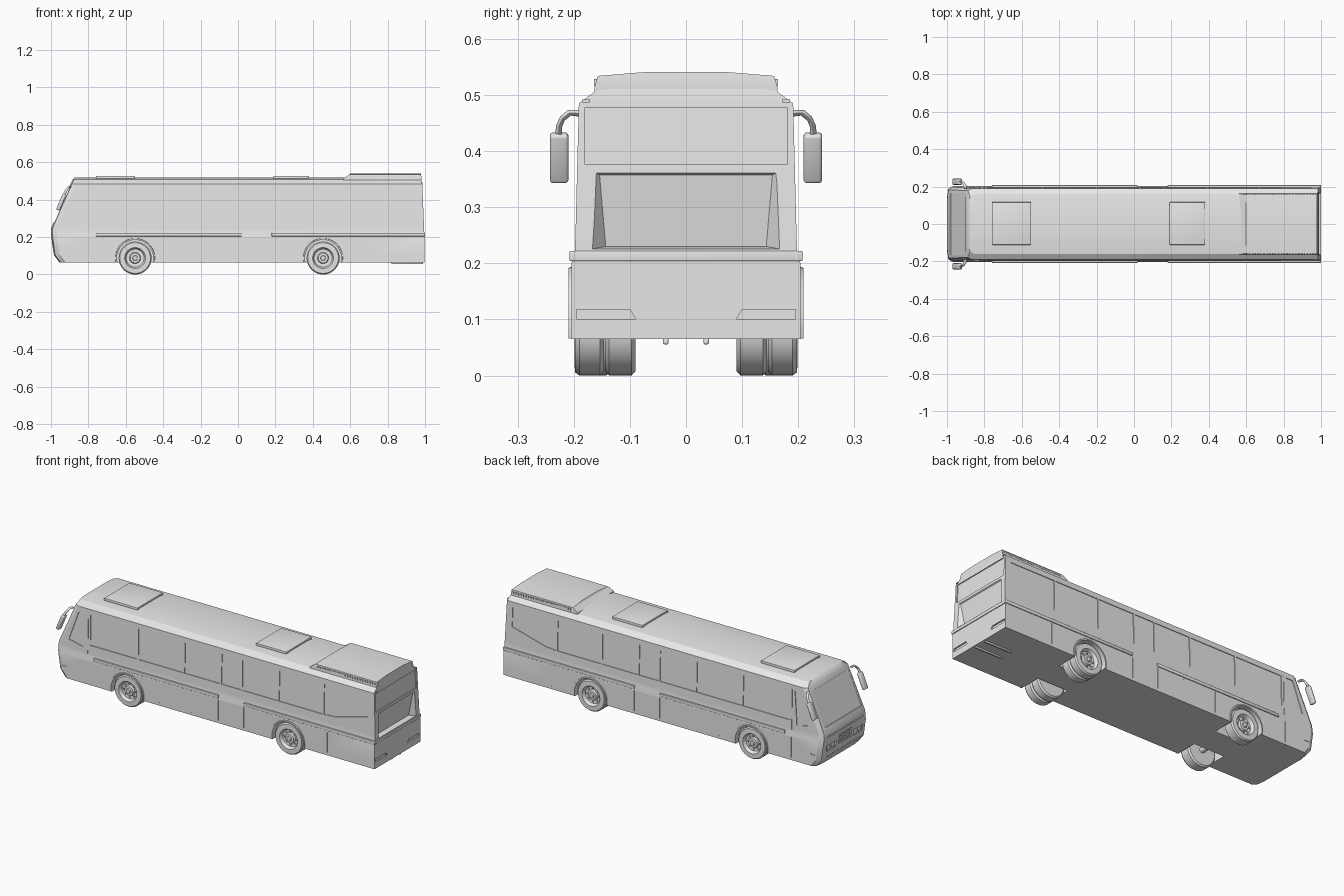
import bpy, bmesh, math
from mathutils import Matrix, Vector, Euler

old = bpy.data.objects.get("Cube")
if old:
    bpy.data.objects.remove(old, do_unlink=True)

grey = bpy.data.materials.new("plain grey")
grey.use_nodes = True
grey.diffuse_color = (0.8, 0.8, 0.8, 1)
for node in grey.node_tree.nodes:
    if node.type == 'BSDF_PRINCIPLED':
        node.inputs["Base Color"].default_value = (0.8, 0.8, 0.8, 1)


def finish(name, bm, angle=30):
    bmesh.ops.recalc_face_normals(bm, faces=bm.faces)
    mesh = bpy.data.meshes.new(name)
    bm.to_mesh(mesh)
    bm.free()
    obj = bpy.data.objects.new(name, mesh)
    bpy.context.collection.objects.link(obj)
    mesh.materials.append(grey)
    smooth(mesh, angle)
    return obj


def smooth(mesh, angle=30):
    for p in mesh.polygons:
        p.use_smooth = True
    mesh.set_sharp_from_angle(angle=math.radians(angle))


def skin(bm, rings, cap=True):
    """Join closed rings of points into a tube with end caps."""
    rows = [[bm.verts.new(p) for p in r] for r in rings]
    n = len(rows[0])
    for a, b in zip(rows, rows[1:]):
        for i in range(n):
            j = (i + 1) % n
            bm.faces.new((a[i], a[j], b[j], b[i]))
    if cap:
        bm.faces.new(rows[0])
        bm.faces.new(rows[-1])


def add_box(bm, centre, size, rot=(0, 0, 0)):
    m = Matrix.LocRotScale(Vector(centre), Euler(rot), Vector(size))
    return bmesh.ops.create_cube(bm, size=1, matrix=m)["verts"]


def box(name, centre, size, rot=(0, 0, 0), bevel=0):
    bm = bmesh.new()
    add_box(bm, centre, size, rot)
    if bevel:
        bmesh.ops.bevel(bm, geom=bm.edges[:], offset=bevel, segments=3,
                        profile=0.5, affect='EDGES')
    return finish(name, bm)


def across(bm, profile, y0, y1):
    """Extrude an x-z profile along y."""
    skin(bm, [[(x, y, z) for x, z in profile] for y in (y0, y1)])


def wall(z):
    """Half width of the body at a height."""
    return 0.204 if z < 0.21 else 0.198 - (z - 0.222) * 0.0266


def side_cut(bm, profile, depth=0.004):
    """Shallow recess of an x-z outline in both leaning side walls."""
    for s in (-1, 1):
        skin(bm, [[(x, s * (wall(z) - depth), z) for x, z in profile],
                  [(x, s * 0.25, z) for x, z in profile]])


def rect(x0, x1, z0, z1):
    return [(x0, z0), (x1, z0), (x1, z1), (x0, z1)]


def lathe(bm, profile, x, z, side=1, steps=40):
    """Spin (radius, y) points about a y-parallel axis."""
    skin(bm, [[(x + r * math.cos(a), side * y, z + r * math.sin(a))
               for a in (2 * math.pi * i / steps for i in range(steps))]
              for r, y in profile])


# Body shell: height, half width, front x, rear x
levels = [(0.065, 0.204, -0.955, 0.996), (0.105, 0.204, -0.985, 0.996),
          (0.2, 0.204, -0.998, 0.996), (0.222, 0.198, -1.0, 0.996),
          (0.25, 0.197, -0.998, 0.995), (0.485, 0.191, -0.895, 0.985),
          (0.508, 0.16, -0.884, 0.981), (0.518, 0.08, -0.872, 0.98)]
bm = bmesh.new()
rings = []
for z, w, xf, xr in levels:
    half = [(xr, w), (xf + 0.03, w), (xf + 0.007, 0.93 * w), (xf, 0.7 * w)]
    rings.append([(x, y, z) for x, y in half] + [(x, -y, z) for x, y in reversed(half)])
skin(bm, rings)
body = finish("body", bm)

axles = {"front": -0.55, "rear": 0.455}
HUB_Z = 0.088

# Cutter for wheel wells
wells = bmesh.new()
for x in axles.values():
    for s in (-1, 1):
        lathe(wells, [(0.098, 0.08), (0.098, 0.24)], x, HUB_Z, s)

# Cutter for windows, seams, lamps and grille
cuts = bmesh.new()
posts = [-0.79, -0.49, -0.2, 0.03, 0.16, 0.39, 0.67]
for a, b in zip(posts, posts[1:]):
    side_cut(cuts, rect(a + 0.004, b - 0.004, 0.285, 0.455))
side_cut(cuts, [(0.674, 0.285), (0.74, 0.29), (0.95, 0.345), (0.95, 0.455), (0.674, 0.455)])
side_cut(cuts, [(-0.92, 0.285), (-0.83, 0.265), (-0.815, 0.455), (-0.86, 0.455)])
for x in (-0.8, -0.35, -0.15, 0.02, 0.18, 0.7):
    side_cut(cuts, rect(x - 0.0015, x + 0.0015, 0.08, 0.195), 0.003)
side_cut(cuts, rect(-0.801, -0.798, 0.235, 0.46), 0.003)
side_cut(cuts, rect(-0.955, -0.925, 0.13, 0.137), 0.003)
# Windscreen and front panel
across(cuts, [(-0.979, 0.28), (-0.899, 0.463), (-0.95, 0.5), (-1.05, 0.28)], -0.165, 0.165)
across(cuts, rect(-1.05, -0.987, 0.15, 0.205), -0.055, 0.055)
across(cuts, rect(-1.05, -0.99, 0.228, 0.232), -0.16, 0.16)
across(cuts, rect(-1.05, -0.982, 0.112, 0.116), -0.17, 0.17)
for s in (-1, 1):
    across(cuts, rect(-1.05, -0.985, 0.145, 0.18), s * 0.08, s * 0.16)
    # Tail lamp recess with a slanted inner end
    skin(cuts, [[(x, s * y, z) for y, z in
                 ((0.09, 0.101), (0.195, 0.101), (0.195, 0.118), (0.1, 0.118))]
                for x in (0.988, 1.05)])
# Rear window and sloping rear panel
across(cuts, [(1.05, 0.376), (0.984, 0.376), (0.98, 0.478), (1.05, 0.478)], -0.18, 0.18)
skin(cuts, [[(0.966, -0.143, 0.23), (0.966, 0.143, 0.23),
             (0.985, 0.154, 0.357), (0.985, -0.154, 0.357)],
            [(1.0, -0.17, 0.225), (1.0, 0.17, 0.225),
             (0.995, 0.165, 0.364), (0.995, -0.165, 0.364)]])

cutters = [finish("well_cutter", wells), finish("detail_cutter", cuts)]
for c in cutters:
    c.hide_render = True
    mod = body.modifiers.new(c.name, 'BOOLEAN')
    mod.operation, mod.solver, mod.object = 'DIFFERENCE', 'EXACT', c
bpy.context.view_layer.update()
shape = bpy.data.meshes.new_from_object(body.evaluated_get(bpy.context.evaluated_depsgraph_get()))
body.modifiers.clear()
body.data = shape
smooth(shape, 25)
for c in cutters:
    bpy.data.objects.remove(c, do_unlink=True)

# Wheels, axles and arch lips
for end, x in axles.items():
    inner = 0.146 if end == "rear" else 0.135
    for s, side in ((-1, "right"), (1, "left")):
        bm = bmesh.new()
        lathe(bm, [(0.05, inner), (0.08, inner), (0.088, inner + 0.007), (0.088, 0.19),
                   (0.082, 0.198), (0.056, 0.199), (0.052, 0.194), (0.048, 0.18),
                   (0.03, 0.178), (0.026, 0.19), (0.014, 0.191), (0.012, 0.198),
                   (0.004, 0.199)], x, HUB_Z, s)
        for i in range(8):
            a = i * math.pi / 4
            add_box(bm, (x + 0.038 * math.cos(a), s * 0.181, HUB_Z + 0.038 * math.sin(a)),
                    (0.007, 0.008, 0.007), (0, -a, 0))
        finish(f"{end}_{side}_wheel", bm)
        if end == "rear":
            bm = bmesh.new()
            lathe(bm, [(0.05, 0.09), (0.08, 0.09), (0.088, 0.097), (0.088, 0.137),
                       (0.08, 0.144), (0.05, 0.144)], x, HUB_Z, s)
            finish(f"rear_{side}_inner_wheel", bm)
        bm = bmesh.new()
        arc = [math.radians(-12 + 204 * i / 28) for i in range(29)]
        skin(bm, [[(x + r * math.cos(a), s * y, HUB_Z + r * math.sin(a))
                   for r, y in ((0.097, 0.2), (0.097, 0.209), (0.104, 0.209), (0.107, 0.2))]
                  for a in arc])
        finish(f"{end}_{side}_arch_lip", bm)
    bm = bmesh.new()
    lathe(bm, [(0.015, -0.14), (0.015, 0.14)], x, HUB_Z, steps=16)
    finish(f"{end}_axle", bm)

# Waist trim along the sides and round the rear
for s, side in ((-1, "right"), (1, "left")):
    for part, a, b in (("front", -0.76, 0.02), ("rear", 0.18, 1.0)):
        box(f"{part}_{side}_trim", ((a + b) / 2, s * 0.2005, 0.213), (b - a, 0.014, 0.018), bevel=0.002)
box("rear_trim", (0.994, 0, 0.213), (0.012, 0.41, 0.018), bevel=0.002)

# Roof hatches
for name, a, b in (("front_hatch", -0.76, -0.55), ("middle_hatch", 0.19, 0.38)):
    box(name, ((a + b) / 2, 0.003, 0.518), (b - a, 0.228, 0.018), bevel=0.003)

# Air conditioning pod with side louvres
bm = bmesh.new()
skin(bm, [[(x0, -w, z), (x1, -w, z), (x1, w, z), (x0, w, z)] for z, w, x0, x1 in
          ((0.5, 0.163, 0.56, 0.98), (0.514, 0.163, 0.565, 0.981),
           (0.534, 0.157, 0.595, 0.979), (0.541, 0.07, 0.6, 0.978))])
finish("roof_pod", bm, 20)
for s, side in ((-1, "right"), (1, "left")):
    bm = bmesh.new()
    for i in range(24):
        add_box(bm, (0.61 + i * 0.0155, s * 0.161, 0.522), (0.009, 0.006, 0.012))
    finish(f"{side}_pod_louvres", bm)
    box(f"{side}_marker_lamp", (0.986, s * 0.178, 0.489), (0.008, 0.014, 0.005))

# Grille slats and headlamps
bm = bmesh.new()
for i in range(3):
    add_box(bm, (-0.989, 0, 0.163 + i * 0.014), (0.008, 0.104, 0.004))
finish("grille_slats", bm)
for s, side in ((-1, "right"), (1, "left")):
    bm = bmesh.new()
    for y in (0.1, 0.138):
        skin(bm, [[(x, s * y + r * math.cos(a), 0.1625 + r * math.sin(a))
                   for a in (math.pi * i / 10 for i in range(20))]
                  for x, r in ((-0.98, 0.014), (-0.988, 0.014), (-0.991, 0.008))])
    finish(f"{side}_headlamps", bm)

# Wing mirrors on curved arms
for s, side in ((-1, "right"), (1, "left")):
    box(f"{side}_mirror", (-0.945, s * 0.226, 0.388), (0.02, 0.033, 0.094),
        (0, 0.4, 0), 0.006)
    path = [(-0.9, 0.188, 0.467), (-0.905, 0.208, 0.468), (-0.912, 0.22, 0.458),
            (-0.921, 0.226, 0.445), (-0.927, 0.227, 0.43)]
    bm = bmesh.new()
    skin(bm, [[(x + 0.008 * math.cos(a), s * (y + 0.006 * math.sin(a) * (0.3 + 0.7 * i / 4)),
                z + 0.006 * math.sin(a) * (1 - i / 5))
               for a in (k * math.pi / 4 for k in range(8))] for i, (x, y, z) in enumerate(path)])
    finish(f"{side}_mirror_arm", bm, 50)

# Exhaust pipes under the tail
for s, side in ((-1, "right"), (1, "left")):
    box(f"{side}_exhaust", (0.905, s * 0.036, 0.061), (0.17, 0.01, 0.011), bevel=0.003)
